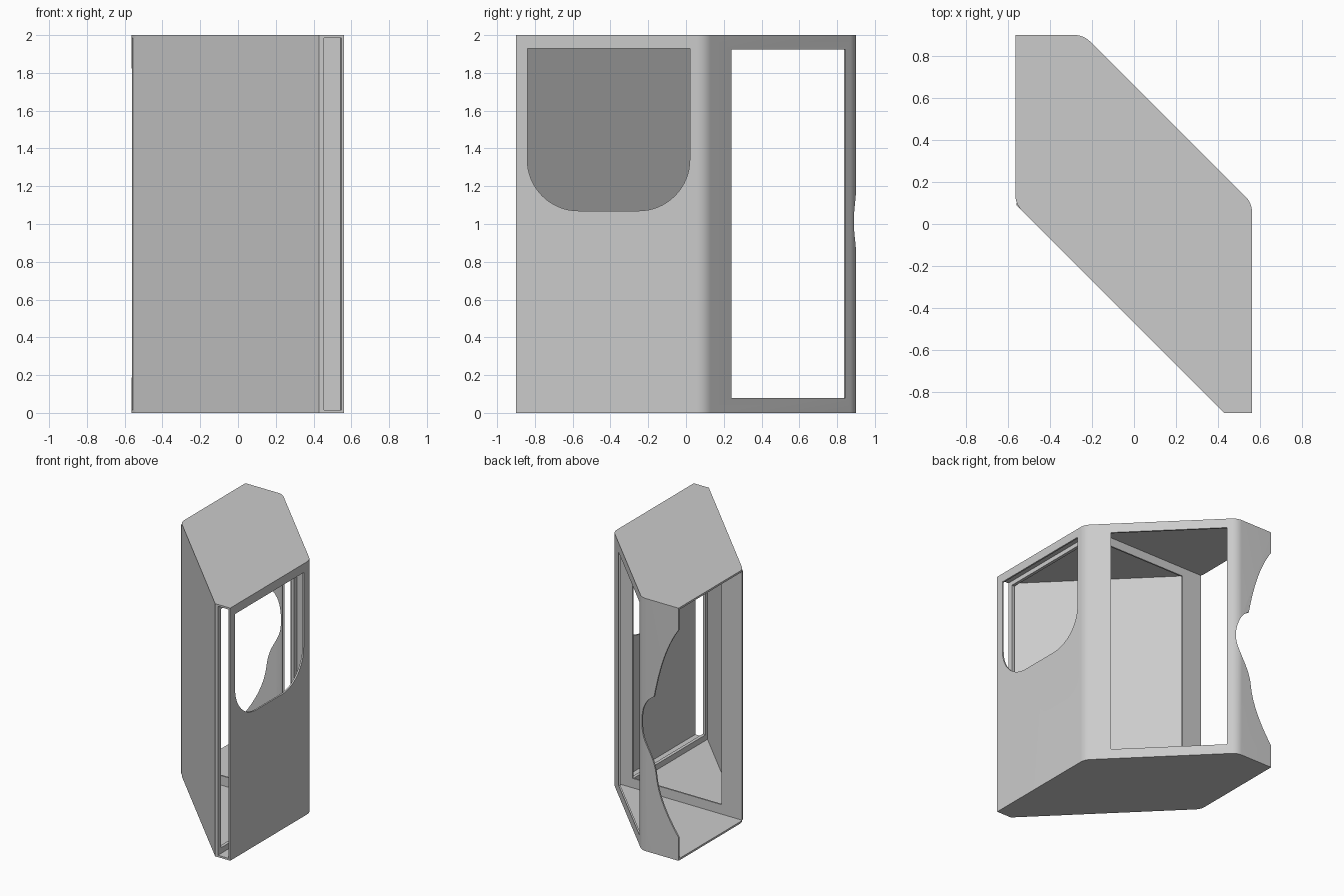
import bpy, bmesh, math
from mathutils import Vector
from mathutils.geometry import interpolate_bezier

cube = bpy.data.objects.get("Cube")
if cube:
    bpy.data.objects.remove(cube, do_unlink=True)

H, T = 2.0, 0.015                      # overall height, plate thickness
COLOR = (0.6, 0.6, 0.6, 1.0)
grey = bpy.data.materials.new("light_grey")
grey.diffuse_color = COLOR
grey.use_nodes = True
grey.node_tree.nodes["Principled BSDF"].inputs["Base Color"].default_value = COLOR

# Corners of the hexagonal footprint
A, B, C = Vector((-0.565, 0.095)), Vector((0.43, -0.9)), Vector((0.562, -0.9))
D, E, F = Vector((0.562, 0.1)), Vector((-0.24, 0.9)), Vector((-0.565, 0.9))


def fillet(p, c, n, r, steps=8):
    """Arc of radius r replacing corner c between neighbours p and n."""
    a, b = (p - c).normalized(), (n - c).normalized()
    half = a.angle(b) / 2
    center = c + (a + b).normalized() * r / math.sin(half)
    start = c + a * r / math.tan(half) - center
    end = c + b * r / math.tan(half) - center
    sweep = math.pi - 2 * half
    return [center + (start * math.sin(sweep * (1 - i / steps))
                      + end * math.sin(sweep * i / steps)) / math.sin(sweep)
            for i in range(steps + 1)]


def make_object(name, bm):
    bmesh.ops.recalc_face_normals(bm, faces=bm.faces)
    me = bpy.data.meshes.new(name)
    bm.to_mesh(me)
    bm.free()
    me.materials.append(grey)
    ob = bpy.data.objects.new(name, me)
    bpy.context.collection.objects.link(ob)
    return ob


def prism(name, points, offset):
    """Solid made by sweeping a 3D polygon along an offset."""
    bm = bmesh.new()
    face = bm.faces.new([bm.verts.new(p) for p in points])
    ext = bmesh.ops.extrude_face_region(bm, geom=[face], use_keep_orig=True)
    bmesh.ops.translate(bm, vec=offset,
                        verts=[g for g in ext["geom"] if isinstance(g, bmesh.types.BMVert)])
    return make_object(name, bm)


def apply_modifiers(ob):
    bpy.context.view_layer.update()
    me = bpy.data.meshes.new_from_object(ob.evaluated_get(bpy.context.evaluated_depsgraph_get()))
    ob.modifiers.clear()
    ob.data = me


def sheet(name, path, thickness):
    """Upright sheet along a plan path, thickened to the left of travel."""
    me = bpy.data.meshes.new(name)
    n = len(path)
    verts = [(p.x, p.y, z) for z in (T, H - T) for p in path]
    me.from_pydata(verts, [], [(i, i + 1, n + i + 1, n + i) for i in range(n - 1)])
    me.materials.append(grey)
    ob = bpy.data.objects.new(name, me)
    bpy.context.collection.objects.link(ob)
    mod = ob.modifiers.new("thickness", "SOLIDIFY")
    mod.thickness, mod.offset, mod.use_even_offset = thickness, -1, True
    apply_modifiers(ob)
    return ob


def cut(ob, start, end, outline):
    """Cut an outline, given as (distance along wall, height), through a wall."""
    d = (end - start).normalized()
    normal = Vector((d.y, -d.x, 0))
    pts = [Vector((*(start + d * u), z)) + normal * 0.05 for u, z in outline]
    cutter = prism("cutter", pts, normal * -0.12)
    cutter.hide_render = True
    mod = ob.modifiers.new("cut", "BOOLEAN")
    mod.operation, mod.solver, mod.object = "DIFFERENCE", "EXACT", cutter
    apply_modifiers(ob)
    bpy.data.objects.remove(cutter, do_unlink=True)


def rect(u0, u1, z0, z1):
    return [Vector(p) for p in ((u0, z0), (u1, z0), (u1, z1), (u0, z1))]


parts = []

# Floor and roof plates
R = 0.1
plan = [*fillet(F, A, B, R), B, C, *fillet(C, D, E, R), *fillet(D, E, F, R), F]
for name, z in (("floor_plate", 0), ("roof_plate", H - T)):
    parts.append(prism(name, [Vector((p.x, p.y, z)) for p in plan], Vector((0, 0, T))))

# Solid diagonal wall
parts.append(sheet("diagonal_wall", [A + Vector((0.008, -0.008)), B], 0.012))

# Bent outer wall: window side, doorway side and curved-edge end
shell = sheet("bent_outer_wall",
              [C, *fillet(C, D, E, R), *fillet(D, E, F, R), F], 0.013)
w = rect(0.06, 0.92, 1.07, 1.93)
cut(shell, C, D, [*fillet(w[3], w[0], w[1], 0.27, 16),
                  *fillet(w[0], w[1], w[2], 0.27, 16), w[2], w[3]])
cut(shell, D, E, rect(0.198, 1.055, 0.08, 1.925))

# Wavy free edge of the end panel
wave = []
for curve in (((-0.575, 1.84), (-0.47, 1.7), (-0.4, 1.5), (-0.35, 1.24)),
              ((-0.35, 1.24), (-0.27, 1.2), (-0.235, 1.1), (-0.235, 1.01)),
              ((-0.235, 1.01), (-0.235, 0.85), (-0.35, 0.8), (-0.37, 0.62)),
              ((-0.37, 0.62), (-0.39, 0.45), (-0.48, 0.3), (-0.575, 0.17))):
    knots = [Vector((*p, 0)) for p in curve]
    wave += interpolate_bezier(*knots, 14)[:-1]
wave += [Vector((-0.575, 0.17, 0)), Vector((-0.7, 0.17, 0)), Vector((-0.7, 1.84, 0))]
cut(shell, E, F, [(E.x - p.x, p.y) for p in wave])
parts.append(shell)

# Inner frame beside the window, leaving a narrow pocket
p, q = Vector((0.455, -0.9)), Vector((0.455, 0.088))
frame = sheet("pocket_frame", [p, q], 0.025)
cut(frame, p, q, rect(0.04, 0.95, 0.06, 1.95))
parts.append(frame)

# Cross frame dividing the interior
p, q = Vector((0.549, 0.1)), Vector((-0.56, 0.1))
frame = sheet("cross_frame", [p, q], 0.012)
cut(frame, p, q, rect(0.15, 0.93, 0.09, 1.915))
parts.append(frame)

# Smooth the bends, keep the edges crisp
bpy.ops.object.select_all(action="DESELECT")
for ob in parts:
    ob.select_set(True)
bpy.context.view_layer.objects.active = parts[0]
bpy.ops.object.shade_smooth_by_angle(angle=math.radians(30))
